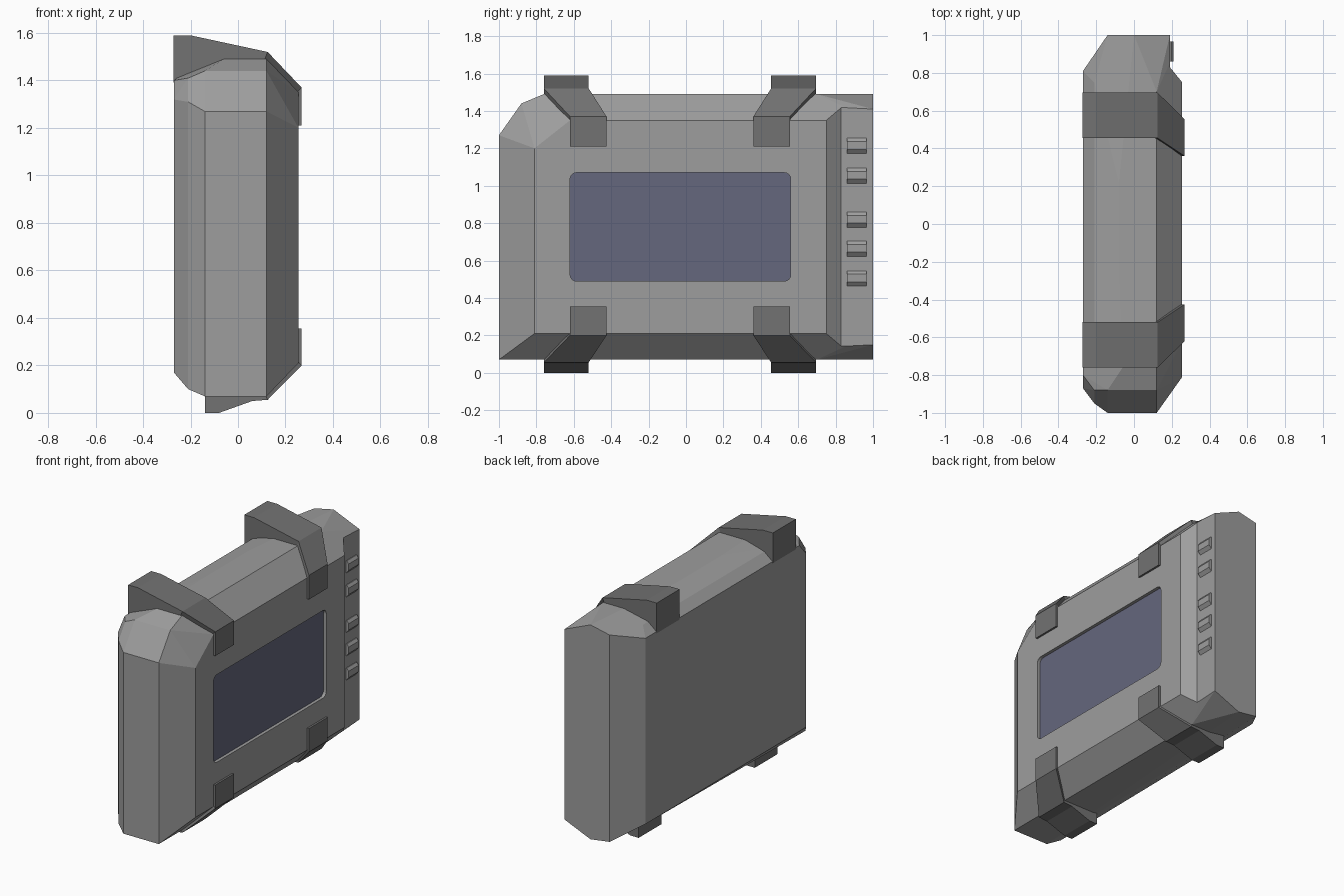
import bpy, bmesh
from math import sin, cos, pi

cube = bpy.data.objects.get("Cube")
if cube:
    bpy.data.objects.remove(cube, do_unlink=True)


def material(name, rgb):
    m = bpy.data.materials.new(name)
    m.use_nodes = True
    m.diffuse_color = (*rgb, 1)
    m.node_tree.nodes["Principled BSDF"].inputs["Base Color"].default_value = (*rgb, 1)
    return m


GREY = material("case grey", (0.34, 0.34, 0.34))
DARK = material("bracket dark grey", (0.17, 0.17, 0.17))
GLASS = material("screen blue grey", (0.13, 0.135, 0.205))


def finish(name, bm, mat):
    bmesh.ops.recalc_face_normals(bm, faces=bm.faces)
    me = bpy.data.meshes.new(name)
    bm.to_mesh(me)
    bm.free()
    me.materials.append(mat)
    ob = bpy.data.objects.new(name, me)
    bpy.context.collection.objects.link(ob)
    return ob


def loft(name, rings, mat):
    """Join rings of equal point count and cap both ends."""
    bm = bmesh.new()
    rows = [[bm.verts.new(p) for p in ring] for ring in rings]
    n = len(rows[0])
    for a, b in zip(rows, rows[1:]):
        for i in range(n):
            j = (i + 1) % n
            bm.faces.new((a[i], a[j], b[j], b[i]))
    bm.faces.new(rows[0])
    bm.faces.new(rows[-1])
    return finish(name, bm, mat)


def prism_y(name, profile, y0, y1, mat):
    return loft(name, [[(x, y, z) for x, z in profile] for y in (y0, y1)], mat)


def rounded_plate(name, x0, x1, y0, y1, z0, z1, r, mat):
    corners = [(y1 - r, z1 - r), (y0 + r, z1 - r), (y0 + r, z0 + r), (y1 - r, z0 + r)]
    outline = []
    for k, (cy, cz) in enumerate(corners):
        for s in range(5):
            a = (k + s / 4) * pi / 2
            outline.append((cy + r * cos(a), cz + r * sin(a)))
    return loft(name, [[(x, y, z) for y, z in outline] for x in (x0, x1)], mat)


def cut(target, cutter):
    cutter.hide_render = True
    mod = target.modifiers.new("cut", "BOOLEAN")
    mod.operation = "DIFFERENCE"
    mod.solver = "EXACT"
    mod.object = cutter
    bpy.context.view_layer.objects.active = target
    bpy.ops.object.modifier_apply(modifier=mod.name)
    bpy.data.objects.remove(cutter, do_unlink=True)


# Faceted case: hull of its corner points
corners = [
    # lower front end
    (-0.14, -1, 0.07), (0.12, -1, 0.07), (-0.21, -0.95, 0.10), (-0.27, -0.87, 0.17),
    # upper front end
    (-0.14, -1, 1.27), (0.12, -1, 1.27), (-0.21, -0.95, 1.31), (-0.21, -0.88, 1.41),
    (-0.14, -0.88, 1.44), (0.12, -0.88, 1.44), (-0.27, -0.87, 1.32), (-0.27, -0.80, 1.40),
    # top ridge
    (-0.06, -0.76, 1.49), (0.12, -0.76, 1.49), (-0.08, -0.27, 1.49), (-0.08, 0.22, 1.49),
    (-0.21, -0.6, 1.45), (-0.21, 0.75, 1.45),
    # screen side
    (0.255, -0.81, 0.21), (0.255, -0.81, 1.20), (0.255, -0.62, 1.35),
    # back end
    (-0.27, 0.81, 0.17), (-0.27, 0.81, 1.40), (-0.14, 1, 0.09), (-0.14, 1, 1.46),
]
# back end corners that repeat at top and bottom
for x, y, dz in [(0, 1, 0), (0.12, 0.7, 0), (0.19, 1, 0.08), (0.255, 1, 0.14)]:
    corners += [(x, y, 0.07 + dz), (x, y, 1.49 - dz)]
bm = bmesh.new()
hull = bmesh.ops.convex_hull(bm, input=[bm.verts.new(p) for p in corners])
loose = [v for v in bm.verts if not v.link_faces]
bmesh.ops.delete(bm, geom=loose, context="VERTS")
bmesh.ops.dissolve_limit(bm, angle_limit=0.02, verts=bm.verts, edges=bm.edges)
case = finish("case", bm, GREY)

# Lowered button strip and screen recess
strip = [(0.255, 0.75), (0.19, 0.83), (0.19, 1.1), (0.4, 1.1), (0.4, 0.75)]
cut(case, loft("strip_cutter", [[(x, y, z) for x, y in strip] for z in (-0.2, 1.8)], GREY))
SCREEN = (-0.62, 0.56, 0.49, 1.07)
cut(case, rounded_plate("screen_cutter", 0.23, 0.4, *SCREEN, 0.035, GREY))
rounded_plate("screen", 0.228, 0.234, *SCREEN, 0.035, GLASS)

# Buttons
for i, z in enumerate((1.215, 1.055, 0.82, 0.665, 0.505)):
    profile = [(0.17, z + 0.04), (0.195, z + 0.04), (0.208, z + 0.022),
               (0.208, z - 0.02), (0.19, z - 0.042), (0.17, z - 0.042)]
    prism_y(f"button_{i + 1}", profile, 0.86, 0.965, GREY)

# Brackets: outer (x, z), inner (x, z), slide toward the middle (0 or 1)
TOP = [((-0.272, 1.59), (-0.272, 1.39), 0), ((-0.2, 1.59), (-0.2, 1.42), 0),
       ((0.125, 1.52), (0.1, 1.46), 0), ((0.268, 1.37), (0.24, 1.34), 1),
       ((0.268, 1.21), (0.24, 1.21), 1)]
BOTTOM = [((-0.14, 0), (-0.14, 0.09), 0), ((-0.08, 0), (-0.08, 0.1), 0),
          ((0.06, 0.05), (0.06, 0.11), 0), ((0.125, 0.055), (0.1, 0.11), 0),
          ((0.268, 0.2), (0.24, 0.23), 1), ((0.268, 0.355), (0.24, 0.355), 1)]
SPANS = {"front": ((-0.76, -0.52), (-0.62, -0.425)), "back": ((0.455, 0.695), (0.36, 0.555))}
for end, spans in SPANS.items():
    for level, path in (("top", TOP), ("bottom", BOTTOM)):
        rings = []
        for (ox, oz), (ix, iz), slide in path:
            a, b = spans[slide]
            rings.append([(ox, a, oz), (ox, b, oz), (ix, b, iz), (ix, a, iz)])
        loft(f"{end}_{level}_bracket", rings, DARK)
